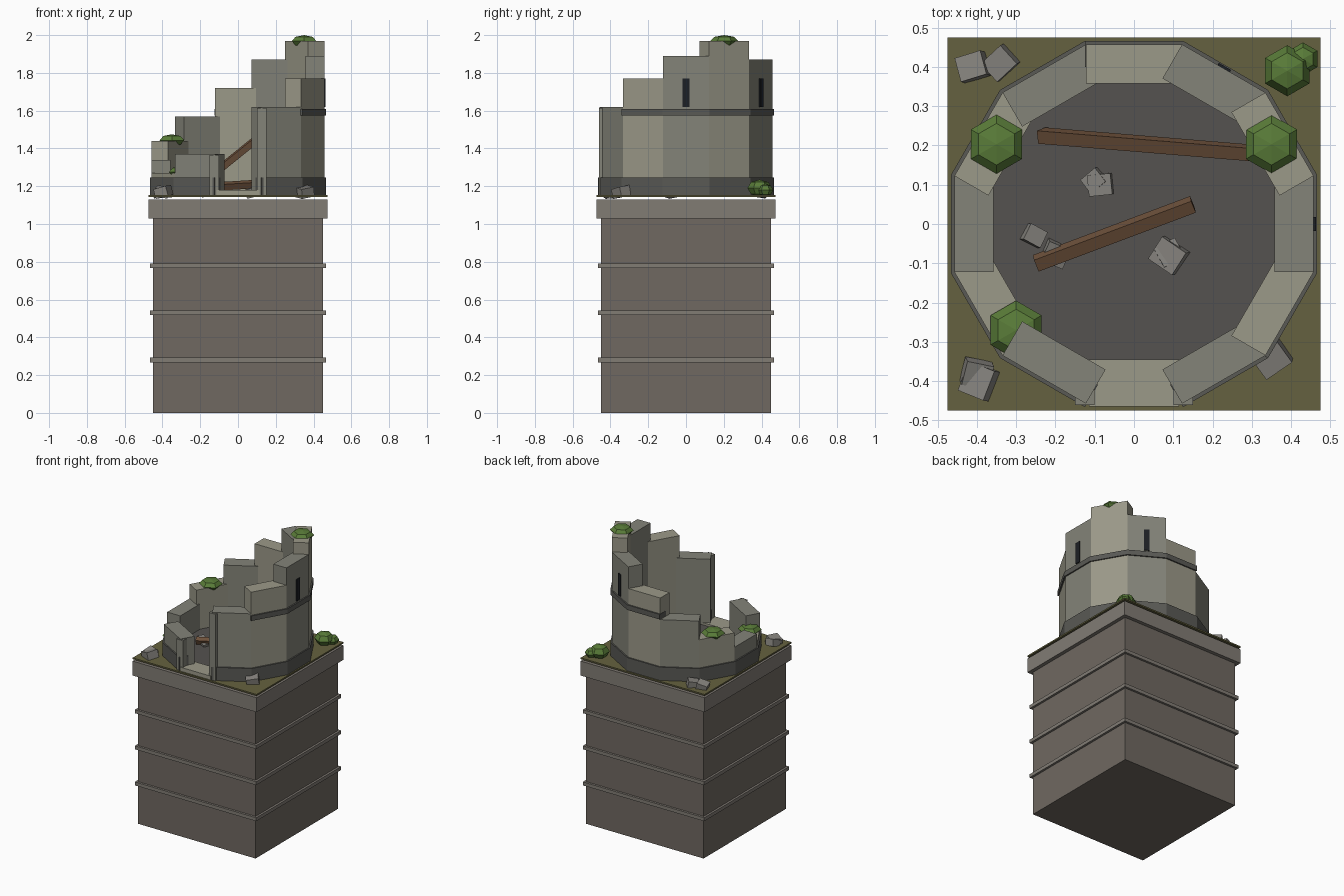
import bpy, bmesh, math, random
from mathutils import Matrix, Vector, Euler

if "Cube" in bpy.data.objects:
    bpy.data.objects.remove(bpy.data.objects["Cube"])
random.seed(4)

def mat(name, r, g, b):
    m = bpy.data.materials.new(name)
    m.diffuse_color = (r, g, b, 1)
    m.use_nodes = True
    m.node_tree.nodes["Principled BSDF"].inputs["Base Color"].default_value = m.diffuse_color
    return m

PILLAR = mat("pillar stone", 0.16, 0.14, 0.12)
TRIM = mat("trim stone", 0.22, 0.20, 0.175)
WALL_A = mat("wall stone", 0.23, 0.23, 0.19)
WALL_B = mat("light wall stone", 0.33, 0.32, 0.25)
DARK = mat("dark stone", 0.10, 0.10, 0.09)
FLOOR = mat("floor stone", 0.09, 0.085, 0.08)
MOSS = mat("dry grass", 0.13, 0.12, 0.05)
WOOD = mat("timber", 0.16, 0.085, 0.045)
LEAF = mat("leaves", 0.10, 0.20, 0.04)
SLIT = mat("window slit", 0.012, 0.014, 0.018)
ROCK = mat("rubble stone", 0.24, 0.23, 0.21)

def finish(name, bm, material):
    me = bpy.data.meshes.new(name)
    bm.to_mesh(me)
    bm.free()
    me.materials.append(material)
    ob = bpy.data.objects.new(name, me)
    bpy.context.collection.objects.link(ob)
    return ob

def box(name, centre, size, material, rot=(0, 0, 0)):
    bm = bmesh.new()
    m = Matrix.Translation(centre) @ Euler(rot).to_matrix().to_4x4() @ Matrix.Diagonal((*size, 1))
    bmesh.ops.create_cube(bm, size=1, matrix=m)
    return finish(name, bm, material)

def slab(name, half, z0, z1, material):
    return box(name, (0, 0, (z0 + z1) / 2), (2 * half, 2 * half, z1 - z0), material)

def ring_box(name, deg, r0, r1, width, z0, z1, material):
    """Box facing outward at an angle around the tower."""
    a, r = math.radians(deg), (r0 + r1) / 2
    return box(name, (r * math.cos(a), r * math.sin(a), (z0 + z1) / 2),
               (r1 - r0, width, z1 - z0), material, (0, 0, a))

# Square pillar with bands, cap and grass sheet
slab("pillar", 0.45, 0, 1.03, PILLAR)
for z in (0.28, 0.53, 0.78):
    slab("pillar_band", 0.465, z - 0.012, z + 0.012, TRIM)
slab("pillar_cap", 0.475, 1.03, 1.13, TRIM)
slab("grass_top", 0.475, 1.143, 1.153, MOSS)

# Twelve-sided floor
bm = bmesh.new()
bmesh.ops.create_cone(bm, cap_ends=True, segments=12, radius1=0.40, radius2=0.40, depth=0.02,
                      matrix=Matrix.Translation((0, 0, 1.155)) @ Matrix.Rotation(math.radians(15), 4, 'Z'))
finish("tower_floor", bm, FLOOR)

# Broken wall: one block every 30 degrees, doorway at 270
tops = {0: 1.89, 30: 1.97, 60: 1.87, 90: 1.72, 120: 1.57, 150: 1.44,
        180: 1.34, 210: 1.27, 240: 1.37, 300: 1.62, 330: 1.77}
for deg, top in tops.items():
    ring_box("wall_block", deg, 0.357, 0.457, 0.245, 1.15, top,
             WALL_B if deg // 30 % 2 else WALL_A)
    ring_box("wall_plinth", deg, 0.40, 0.466, 0.25, 1.15, 1.245, DARK)
    if top > 1.65:
        ring_box("wall_course", deg, 0.40, 0.466, 0.25, 1.575, 1.61, DARK)
for deg in (0, 60):
    ring_box("window_slit", deg, 0.44, 0.463, 0.036, 1.62, 1.77, SLIT)

# Doorway
box("door_threshold", (0, -0.405, 1.165), (0.23, 0.12, 0.03), WALL_B)
for x, top in ((-0.125, 1.365), (0.125, 1.615)):
    box("door_jamb", (x, -0.41, (1.15 + top) / 2), (0.05, 0.1, top - 1.15), WALL_A)

# Fallen timbers
def beam(name, a, b, width, roll):
    a, b = Vector(a), Vector(b)
    d = b - a
    q = d.to_track_quat('X', 'Z').to_matrix().to_4x4() @ Matrix.Rotation(roll, 4, 'X')
    bm = bmesh.new()
    bmesh.ops.create_cube(bm, size=1, matrix=Matrix.Translation((a + b) / 2) @ q
                          @ Matrix.Diagonal((d.length, width, width, 1)))
    finish(name, bm, WOOD)

beam("leaning_beam", (-0.235, 0.225, 1.18), (0.31, 0.18, 1.62), 0.034, 0.3)
beam("fallen_beam", (-0.25, -0.10, 1.19), (0.15, 0.05, 1.215), 0.034, 0.4)

# Rubble: x, y, size, turn
for x, y, s, turn in ((-0.41, 0.40, 0.07, 0.3), (-0.34, 0.41, 0.07, 0.75), (-0.395, -0.40, 0.08, 1.2),
                      (-0.40, -0.38, 0.07, -0.2), (0.35, -0.34, 0.08, 0.6), (-0.085, 0.10, 0.06, 0.1),
                      (-0.10, 0.11, 0.05, 0.7), (-0.255, -0.03, 0.05, -0.5), (-0.2, -0.075, 0.06, -0.4),
                      (0.09, -0.08, 0.075, -0.6), (0.09, -0.075, 0.06, 0.5)):
    tilt = (random.uniform(-0.3, 0.3), random.uniform(-0.3, 0.3), turn)
    box("rubble", (x, y, 1.17), (s, s * 0.9, s * 0.65), ROCK, tilt)

# Bushes: x, y, z, radius, half height
for x, y, z, r, h in ((0.39, 0.39, 1.19, 0.065, 0.045), (0.43, 0.42, 1.18, 0.042, 0.032),
                      (0.35, 0.203, 1.968, 0.075, 0.032), (-0.35, 0.203, 1.443, 0.075, 0.032),
                      (-0.30, -0.27, 1.275, 0.075, 0.032)):
    bm = bmesh.new()
    bmesh.ops.create_uvsphere(bm, u_segments=6, v_segments=4, radius=1,
                              matrix=Matrix.Translation((x, y, z)) @ Matrix.Diagonal((r, r, h, 1)))
    finish("bush", bm, LEAF)
